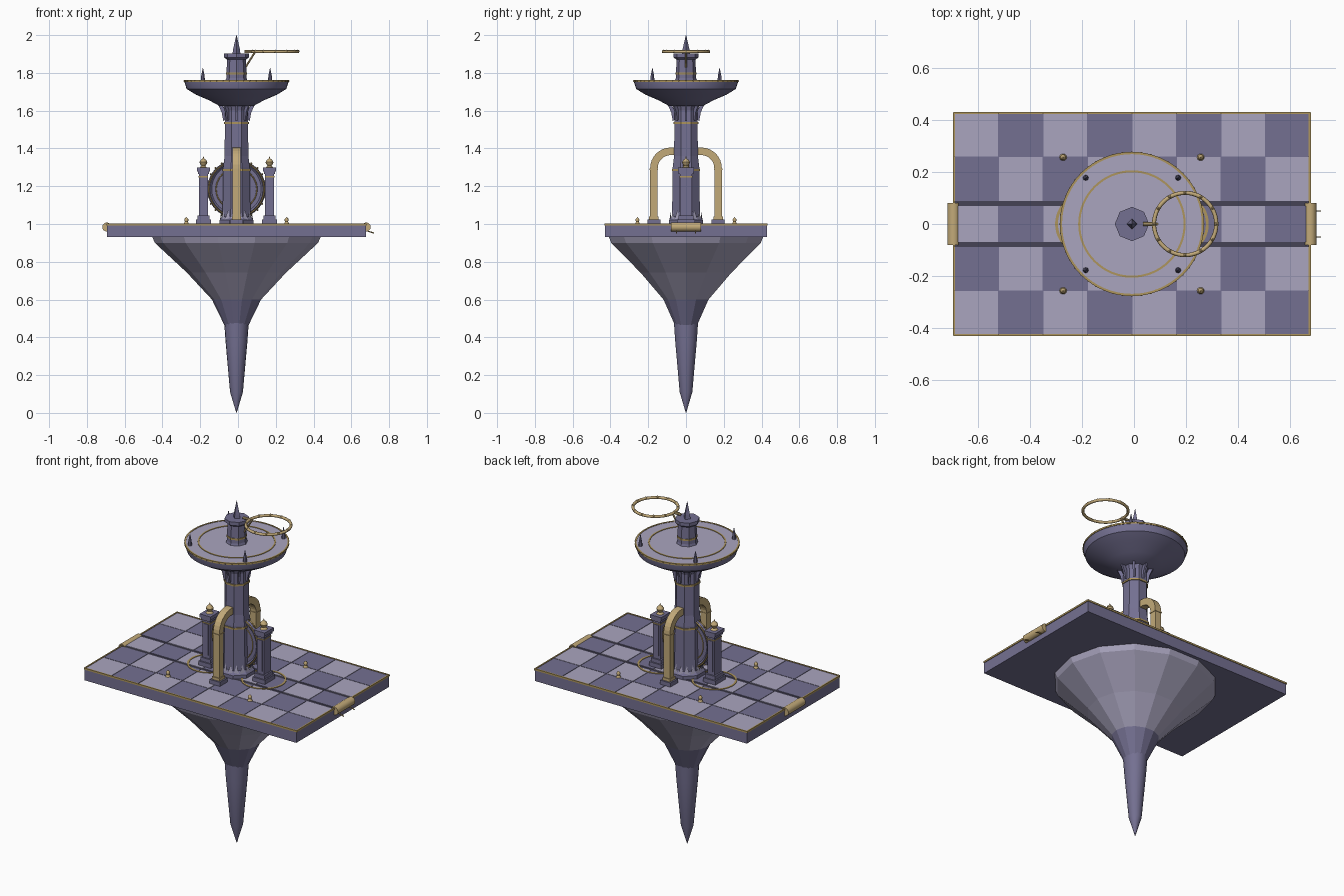
import bpy, bmesh, math
from mathutils import Vector, Matrix

if "Cube" in bpy.data.objects:
    bpy.data.objects.remove(bpy.data.objects["Cube"], do_unlink=True)

CX = -0.008  # tower axis
TAU = math.tau


def material(name, r, g, b):
    m = bpy.data.materials.new(name)
    m.use_nodes = True
    m.diffuse_color = (r, g, b, 1)
    m.node_tree.nodes["Principled BSDF"].inputs["Base Color"].default_value = (r, g, b, 1)
    return m


LIGHT = material("pale lavender stone", .40, .375, .52)
DARK = material("slate purple stone", .175, .163, .285)
GOLD = material("gold", .54, .4, .19)
BRASS = material("brass trim", .42, .3, .11)
SHADE = material("dark groove", .06, .055, .09)


def finish(name, bm, mats, smooth=False):
    bmesh.ops.recalc_face_normals(bm, faces=bm.faces)
    me = bpy.data.meshes.new(name)
    bm.to_mesh(me)
    bm.free()
    for m in mats if isinstance(mats, (list, tuple)) else [mats]:
        me.materials.append(m)
    ob = bpy.data.objects.new(name, me)
    bpy.context.collection.objects.link(ob)
    if smooth:
        bpy.ops.object.select_all(action='DESELECT')
        ob.select_set(True)
        bpy.context.view_layer.objects.active = ob
        bpy.ops.object.shade_smooth_by_angle(angle=math.radians(35))
    return ob


def add_box(bm, center, size, index=0):
    mat = Matrix.Translation(center) @ Matrix.Diagonal((*size, 1))
    made = bmesh.ops.create_cube(bm, size=1, matrix=mat)["verts"]
    for f in {f for v in made for f in v.link_faces}:
        f.material_index = index


def box(name, center, size, mat):
    bm = bmesh.new()
    add_box(bm, center, size)
    return finish(name, bm, mat)


def lathe(name, profile, mat, sides=8, at=(CX, 0), turn=0, smooth=False, yscale=1, rule=None, closed=False):
    """Turn (radius, height) points about z; rule picks a material; closed joins last to first."""
    bm = bmesh.new()
    rings = [[bm.verts.new((at[0] + r * math.cos(TAU * i / sides + turn),
                            at[1] + r * yscale * math.sin(TAU * i / sides + turn), z))
              for i in range(sides)] for r, z in profile]
    pairs = list(zip(rings, rings[1:]))
    if closed:
        pairs.append((rings[-1], rings[0]))
    else:
        bm.faces.new(rings[0])
        bm.faces.new(rings[-1])
    for a, b in pairs:
        for i in range(sides):
            j = (i + 1) % sides
            bm.faces.new((a[i], a[j], b[j], b[i]))
    if rule:
        for f in bm.faces:
            f.material_index = rule(f.calc_center_median())
    return finish(name, bm, mat, smooth)


def band(name, r0, r1, z0, z1, mat, sides=64, **kw):
    return lathe(name, [(r0, z0), (r1, z0), (r1, z1), (r0, z1)], mat, sides, closed=True, smooth=sides > 8, **kw)


def ring(name, center, radius, tube, mat, rot=(0, 0, 0), segs=48, sides=6):
    bpy.ops.mesh.primitive_torus_add(location=center, rotation=rot, major_radius=radius,
                                     minor_radius=tube, major_segments=segs, minor_segments=sides)
    ob = bpy.context.object
    ob.name = name
    ob.data.materials.append(mat)
    bpy.ops.object.shade_smooth_by_angle(angle=math.radians(65))
    return ob


def beads(name, center, radius, size, count, mat, vertical=False):
    bm = bmesh.new()
    for i in range(count):
        c, s = math.cos(TAU * i / count) * radius, math.sin(TAU * i / count) * radius
        p = Vector(center) + Vector((c, 0, s) if vertical else (c, s, 0))
        bmesh.ops.create_icosphere(bm, subdivisions=1, radius=size, matrix=Matrix.Translation(p))
    return finish(name, bm, mat, True)


def rod(name, a, b, radius, mat, sides=8):
    a, b = Vector(a), Vector(b)
    bm = bmesh.new()
    turn = (b - a).to_track_quat('Z', 'Y').to_matrix().to_4x4()
    bmesh.ops.create_cone(bm, cap_ends=True, segments=sides, radius1=radius, radius2=radius,
                          depth=(b - a).length, matrix=Matrix.Translation((a + b) / 2) @ turn)
    return finish(name, bm, mat, True)


# Underside rock and hanging spike
lathe("rock_underside", [(.445, .93), (.432, .9), (.262, .742), (.13, .6), (.062, .46)],
      [LIGHT, DARK], 14, yscale=.94, rule=lambda c: 1 if c.z < .6 else 0)
lathe("lower_spike", [(.065, .48), (.058, .38), (.034, .11), (.001, 0)], DARK, 18, smooth=True)

# Platform slab with checkered tiles and recessed grooves
box("platform_slab", (CX, 0, .9625), (1.37, .856, .065), DARK)
bm = bmesh.new()
rows = [(.428, .259), (.259, .088), (.07, -.07), (-.088, -.257), (-.257, -.428)]
for j, (top, bottom) in enumerate(rows):
    for i in range(8):
        x = CX - .685 + (i + .5) * .17125
        add_box(bm, (x, (top + bottom) / 2, .997), (.168, top - bottom - .003, .006), (i + j) % 2)
finish("checker_tiles", bm, [LIGHT, DARK])
for s in (-1, 1):
    side = "back" if s > 0 else "front"
    end = "left" if s > 0 else "right"
    box(side + "_groove", (CX, s * .079, .9955), (1.37, .018, .003), SHADE)
    box(side + "_edge_trim", (CX, s * .427, .998), (1.376, .008, .01), BRASS)
    box(end + "_edge_trim", (CX + s * .685, 0, .998), (.008, .858, .01), BRASS)
    # Rolled end scrolls
    rod(end + "_scroll", (CX + s * .687, -.08, .984), (CX + s * .687, .08, .984), .0235, GOLD, 20)
    rod(side + "_scroll_pin", (.68, s * .05, .965), (.72, s * .05, .952), .003, BRASS, 6)
    # Floor circle around each pier
    px = CX + s * .175
    band(end + "_floor_ring", .11, .121, .998, 1.003, BRASS, 48, at=(px, 0))
    # Side piers
    bm = bmesh.new()
    for z, h, w, d in ((1.012, .024, .08, .095), (1.035, .022, .064, .08), (1.155, .23, .046, .064),
                       (1.272, .014, .06, .078), (1.288, .02, .07, .085)):
        add_box(bm, (px, 0, z), (w, d, h))
    for k in (-1, 1):
        add_box(bm, (px, k * .032, 1.155), (.028, .008, .18))
    finish(end + "_pier", bm, DARK)
    box(end + "_pier_band", (px, 0, 1.25), (.05, .068, .006), BRASS)
    lathe(end + "_pier_finial", [(.02, 1.298), (.01, 1.308), (.018, 1.318), (.021, 1.327),
                                 (.015, 1.338), (.004, 1.347), (.001, 1.358)], GOLD, 12, (px, 0), smooth=True)
    # Gold arch legs curving into the tower
    path = [(s * .17, 1.03), (s * .17, 1.29)]
    path += [(s * (.08 + .09 * math.cos(a)), 1.295 + .09 * math.sin(a))
             for a in (math.pi / 2 * k / 8 for k in range(1, 9))] + [(s * .04, 1.385)]
    bm = bmesh.new()
    loops = []
    for k, (y, z) in enumerate(path):
        y0, z0 = path[max(k - 1, 0)]
        y1, z1 = path[min(k + 1, len(path) - 1)]
        n = Vector((0, z1 - z0, y0 - y1)).normalized() * .02
        loops.append([bm.verts.new(Vector((CX + u, y, z)) + n * v)
                      for u, v in ((-.02, -1), (.02, -1), (.02, 1), (-.02, 1))])
    for a, b in zip(loops, loops[1:]):
        for i in range(4):
            bm.faces.new((a[i], a[(i + 1) % 4], b[(i + 1) % 4], b[i]))
    bm.faces.new(loops[0])
    bm.faces.new(loops[-1])
    finish(side + "_arch", bm, GOLD)
    box(side + "_arch_base", (CX, s * .17, 1.012), (.068, .068, .024), DARK)
    box(side + "_arch_foot", (CX, s * .17, 1.032), (.05, .05, .016), GOLD)
    box(side + "_arch_band", (CX, s * .17, 1.29), (.046, .046, .007), GOLD)

# Octagonal tower
lathe("tower_shaft", [(.098, 1.0), (.098, 1.02), (.08, 1.04), (.076, 1.3), (.068, 1.36), (.066, 1.6),
                      (.08, 1.64)], DARK, 8, turn=math.pi / 8)
bm = bmesh.new()
for i in range(16):
    a0, a1 = TAU * i / 16, TAU * (i + 1) / 16
    pts = [(a0, .088, 1.02), (a1, .088, 1.02), ((a0 + a1) / 2, .08, 1.075)]
    bm.faces.new([bm.verts.new((CX + r * math.cos(a), r * math.sin(a), z)) for a, r, z in pts])
finish("tower_base_points", bm, LIGHT)
for z, r in ((1.285, .081), (1.535, .072)):
    band("tower_band", .06, r, z - .005, z + .005, BRASS, 8, turn=math.pi / 8)

# Upright wheel between the piers
upright = (math.pi / 2, 0, 0)
rod("wheel_disc", (CX, -.006, 1.185), (CX, .006, 1.185), .135, DARK, 40)
ring("wheel_rim", (CX, 0, 1.185), .14, .015, DARK, upright, 40, 4)
for y in (-.013, .013):
    ring("wheel_trim", (CX, y, 1.185), .147, .004, BRASS, upright)
    ring("wheel_inner_trim", (CX, y / 2, 1.185), .108, .003, BRASS, upright)
beads("wheel_studs", (CX, 0, 1.185), .157, .006, 24, BRASS, vertical=True)

# Curved brackets beneath the deck
bm = bmesh.new()
curve = [(.07, 1.545), (.078, 1.59), (.095, 1.628), (.135, 1.66)]
outline = curve + [(r - .016, z + .012) for r, z in reversed(curve)]
for i in range(8):
    a = TAU * i / 8
    rim = [[bm.verts.new((CX + r * math.cos(a) - t * math.sin(a), r * math.sin(a) + t * math.cos(a), z))
            for r, z in outline] for t in (-.006, .006)]
    bm.faces.new(rim[0])
    bm.faces.new(rim[1])
    for k in range(8):
        m = (k + 1) % 8
        bm.faces.new((rim[0][k], rim[0][m], rim[1][m], rim[1][k]))
finish("deck_brackets", bm, DARK)

# Round upper deck
lathe("upper_deck", [(.09, 1.625), (.145, 1.655), (.215, 1.685), (.264, 1.715), (.275, 1.75), (.275, 1.76)],
      [DARK, LIGHT], 48, smooth=True, rule=lambda c: 1 if c.z > 1.758 else 0)
band("deck_edge_trim", .269, .278, 1.752, 1.762, BRASS)
beads("deck_edge_studs", (CX, 0, 1.757), .277, .0035, 48, BRASS)
band("deck_inlay_ring", .199, .207, 1.758, 1.763, BRASS)

# Deck spikes and platform pawns
for sx in (-1, 1):
    for sy in (-1, 1):
        lathe("deck_spike", [(.011, 1.76), (.009, 1.785), (.001, 1.825)], DARK, 8,
              (CX + sx * .178, sy * .178))
        lathe("platform_pawn", [(.014, 1.0), (.008, 1.012), (.011, 1.02), (.009, 1.028), (.001, 1.036)],
              GOLD, 10, (CX + sx * .265, sy * .257), smooth=True)

# Top turret and finial
lathe("turret", [(.06, 1.755), (.054, 1.772), (.05, 1.87), (.066, 1.882), (.066, 1.902)], DARK, 8)
band("turret_band", .04, .056, 1.792, 1.802, BRASS, 8)
lathe("top_finial", [(.021, 1.9), (.018, 1.925), (.001, 2.0)], DARK, 4)

# Cantilevered hoop with its arm
ring("hoop", (.197, 0, 1.912), .12, .008, GOLD, sides=8)
beads("hoop_studs", (.197, 0, 1.914), .12, .0095, 12, GOLD)
rod("hoop_arm", (.035, 0, 1.912), (.082, 0, 1.912), .008, GOLD)
rod("hoop_strut", (.04, 0, 1.83), (.09, 0, 1.91), .005, GOLD)
